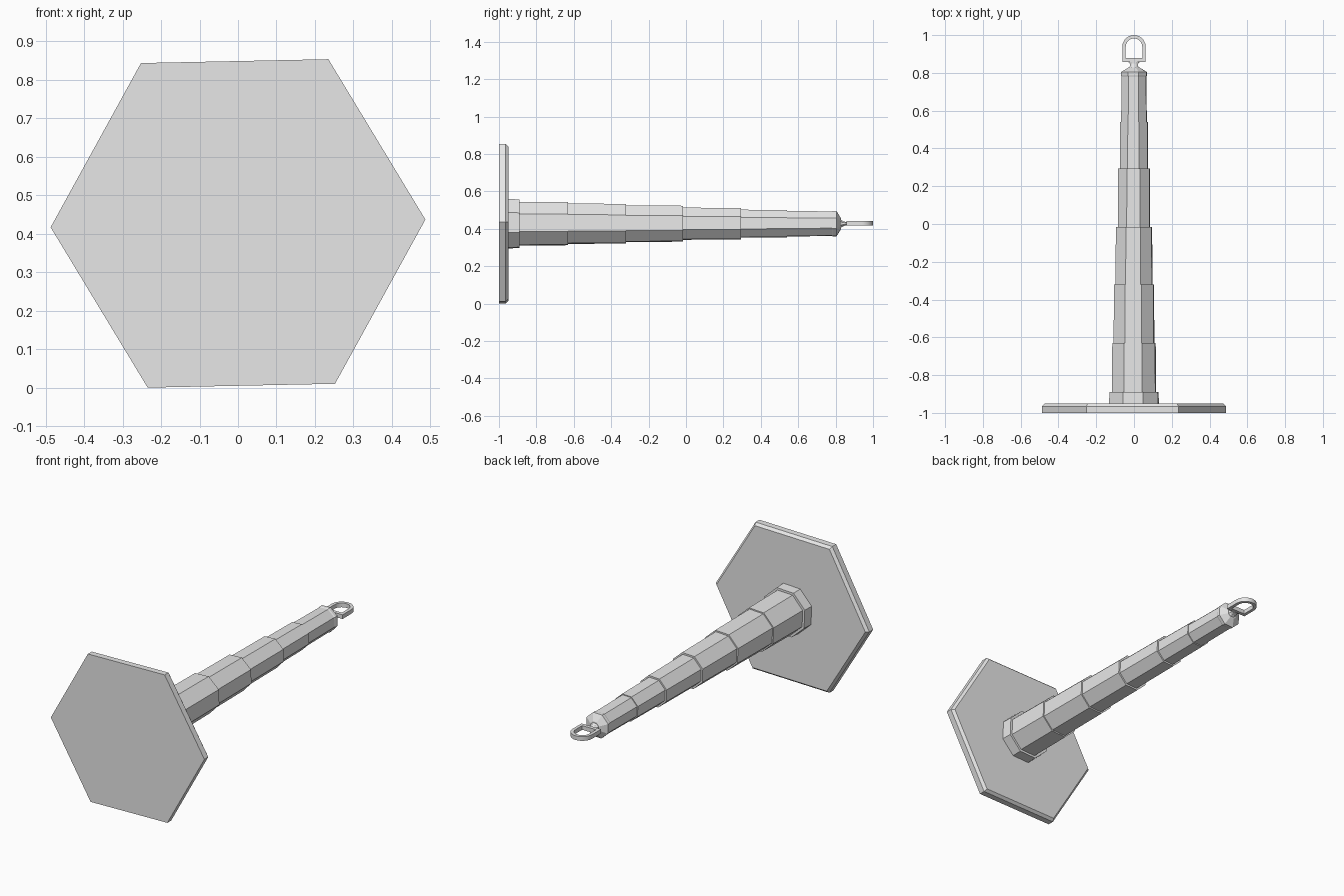
import bpy, bmesh, math

cube = bpy.data.objects.get("Cube")
if cube:
    bpy.data.objects.remove(cube, do_unlink=True)

AXIS_Z = 0.427

grey = bpy.data.materials.new("light grey plastic")
grey.use_nodes = True
COLOUR = (0.8, 0.8, 0.8, 1)
grey.diffuse_color = COLOUR
grey.node_tree.nodes["Principled BSDF"].inputs["Base Color"].default_value = COLOUR


def finish(name, bm):
    bmesh.ops.recalc_face_normals(bm, faces=bm.faces[:])
    mesh = bpy.data.meshes.new(name)
    bm.to_mesh(mesh)
    bm.free()
    mesh.materials.append(grey)
    obj = bpy.data.objects.new(name, mesh)
    bpy.context.collection.objects.link(obj)
    return obj


def loft(name, sides, turn, rings):
    """Polygonal solid along y; each ring is (y, x radius, z radius)."""
    bm = bmesh.new()
    loops = []
    for y, rx, rz in rings:
        angles = [turn + math.tau * i / sides for i in range(sides)]
        loops.append([bm.verts.new((rx * math.cos(a), y, AXIS_Z + rz * math.sin(a)))
                      for a in angles])
    for a, b in zip(loops, loops[1:]):
        for i in range(sides):
            j = (i + 1) % sides
            bm.faces.new((a[i], a[j], b[j], b[i]))
    bm.faces.new(loops[0])
    bm.faces.new(loops[-1])
    return finish(name, bm)


def even(*pairs):
    return [(y, r, r) for y, r in pairs]


# Hexagonal foot with a chamfered upper rim
loft("base_plate", 6, math.radians(1.18),
     even((-1, 0.487), (-0.965, 0.487), (-0.95, 0.472)))

# Octagonal shaft: collar, then stepped sections, each with a slight taper
TURN = math.radians(25)
GROW = 1 / math.cos(math.radians(20))      # half width to corner radius
joints = [-0.95, -0.89, -0.63, -0.32, -0.015, 0.295, 0.54, 0.785]
widths = [0.132, 0.117, 0.108, 0.098, 0.086, 0.075, 0.068]
profile = []
for start, end, w in zip(joints, joints[1:], widths):
    profile += [(start, w * GROW), (end, (w - 0.002) * GROW)]
loft("stepped_shaft", 8, TURN, even(*profile))

# Sloped cap and flattened neck
loft("cap", 8, TURN,
     even((0.78, 0.066 * GROW), (0.787, 0.069 * GROW),
          (0.804, 0.069 * GROW), (0.828, 0.03 * GROW)))
loft("neck", 8, TURN,
     [(0.822, 0.03, 0.028), (0.838, 0.022, 0.016),
      (0.85, 0.024, 0.011), (0.862, 0.035, 0.011)])


# Flat arched pull loop
def arch(half, bottom, centre, steps=14):
    pts = [(-half, bottom), (half, bottom)]
    for i in range(steps + 1):
        a = math.pi * i / steps
        pts.append((half * math.cos(a), centre + half * math.sin(a)))
    return pts


outer = arch(0.062, 0.858, 0.938)
inner = arch(0.044, 0.878, 0.938)
bm = bmesh.new()
layers = [[bm.verts.new((x, y, AXIS_Z + 0.003 + dz)) for x, y in path]
          for path, dz in ((outer, -0.012), (outer, 0.012), (inner, 0.012), (inner, -0.012))]
count = len(outer)
for k in range(4):
    a, b = layers[k], layers[(k + 1) % 4]
    for i in range(count):
        j = (i + 1) % count
        bm.faces.new((a[i], a[j], b[j], b[i]))
pull_loop = finish("pull_loop", bm)
bpy.context.view_layer.objects.active = pull_loop
pull_loop.select_set(True)
bpy.ops.object.shade_smooth_by_angle(angle=math.radians(30))
